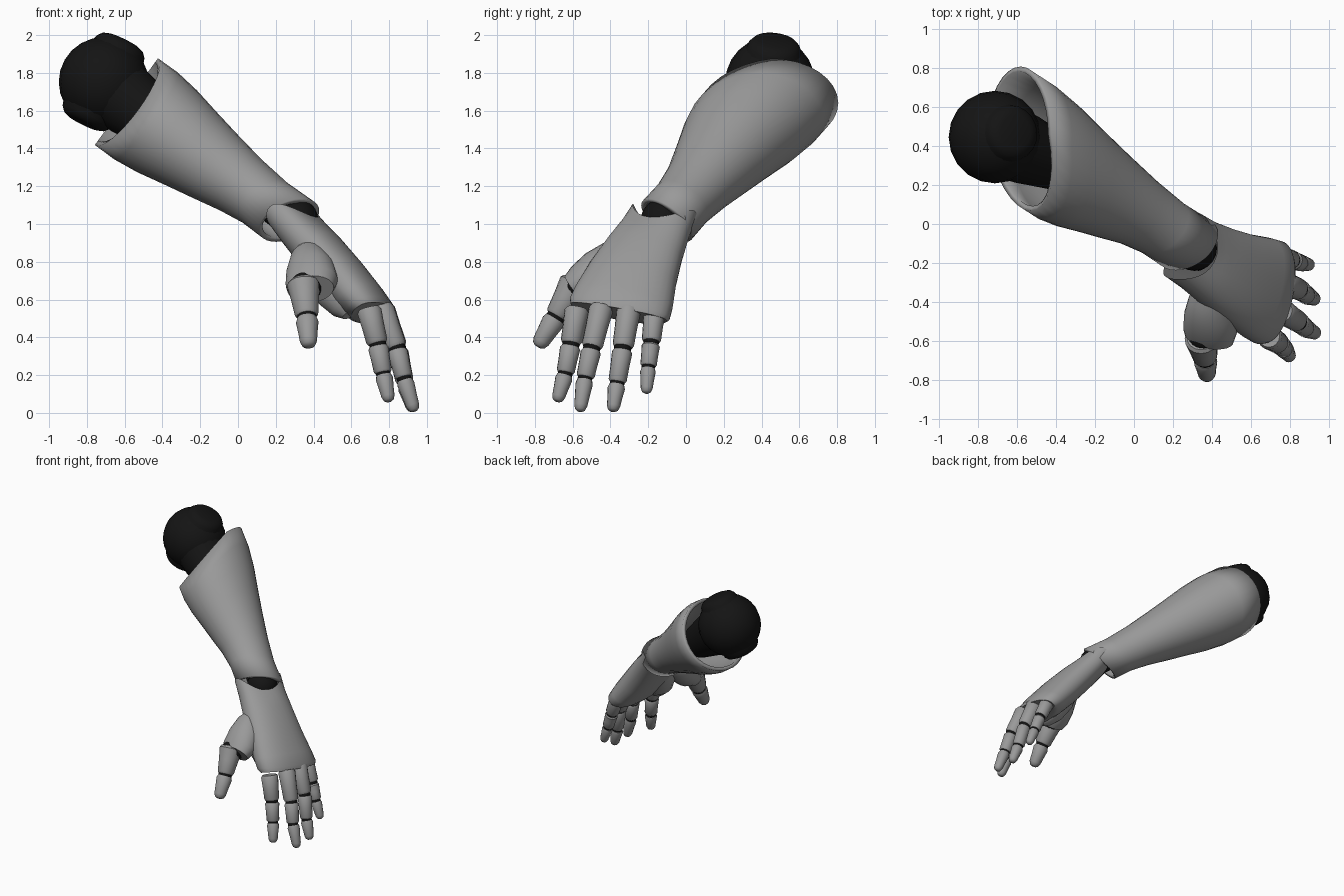
import bpy, bmesh, math
from mathutils import Vector as V

if "Cube" in bpy.data.objects:
    bpy.data.objects.remove(bpy.data.objects["Cube"])

black = bpy.data.materials.new("black_rubber")
black.diffuse_color = (0.007, 0.007, 0.007, 1)
black.use_nodes = True
black.node_tree.nodes["Principled BSDF"].inputs["Base Color"].default_value = black.diffuse_color
grey = bpy.data.materials.new("grey_shell")
grey.diffuse_color = (0.32, 0.32, 0.32, 1)
grey.use_nodes = True
grey.node_tree.nodes["Principled BSDF"].inputs["Base Color"].default_value = grey.diffuse_color


def finish(name, bm, mat=None, thick=0, angle=40):
    bmesh.ops.recalc_face_normals(bm, faces=bm.faces)
    me = bpy.data.meshes.new(name)
    bm.to_mesh(me)
    bm.free()
    ob = bpy.data.objects.new(name, me)
    bpy.context.collection.objects.link(ob)
    me.materials.append(mat or grey)
    bpy.context.view_layer.objects.active = ob
    ob.select_set(True)
    bpy.ops.object.shade_smooth_by_angle(angle=math.radians(angle))
    ob.select_set(False)
    if thick:
        m = ob.modifiers.new("shell", 'SOLIDIFY')
        m.thickness = thick
        m.offset = -1
    return ob


def loft(name, stations, n=24, mat=None, caps=(True, True), power=1.0, shift=None, thick=0):
    """stations: (centre, side vector, half width, half depth); depth axis comes from the path."""
    bm = bmesh.new()
    rings = []
    cs = [V(s[0]) for s in stations]
    for i, (c, side, a, b) in enumerate(stations):
        d = (cs[min(i + 1, len(cs) - 1)] - cs[max(i - 1, 0)]).normalized()
        u = V(side)
        u = (u - d * u.dot(d)).normalized()
        w = d.cross(u).normalized()
        ring = []
        for k in range(n):
            t = 2 * math.pi * k / n
            x, y = math.cos(t), math.sin(t)
            p = cs[i] + u * a * math.copysign(abs(x) ** power, x) \
                + w * b * math.copysign(abs(y) ** power, y)
            if shift:
                p += d * shift(i, t)
            ring.append(bm.verts.new(p))
        rings.append(ring)
    for r, s in zip(rings, rings[1:]):
        for k in range(n):
            bm.faces.new((r[k], r[(k + 1) % n], s[(k + 1) % n], s[k]))
    if caps[0]:
        bm.faces.new(rings[0][::-1])
    if caps[1]:
        bm.faces.new(rings[-1])
    return finish(name, bm, mat, thick)


def ball(name, c, r):
    bm = bmesh.new()
    bmesh.ops.create_uvsphere(bm, u_segments=20, v_segments=12, radius=r)
    bmesh.ops.translate(bm, verts=bm.verts, vec=V(c))
    return finish(name, bm, black)


def rod(name, p, q, profile, mat=None, side=(0, 1, 0), n=20):
    """Round part from p to q; profile = (fraction, radius) pairs."""
    p, q = V(p), V(q)
    return loft(name, [(p.lerp(q, f), side, r, r) for f, r in profile], n, mat)


# forearm shell: flared tube, scooped at the elbow crook, slanted at the wrist
E, W = V((-0.58, 0.453, 1.64)), V((0.27, -0.10, 1.02))
prof = [(0, .284), (.12, .285), (.25, .268), (.4, .235), (.55, .204),
        (.7, .174), (.85, .155), (1, .158)]
front = (0, -1, 0)


def arm_shift(i, t):
    f, c, s = prof[i][0], math.cos(t), math.sin(t)
    elbow = -.015 + (.25 if c > 0 else .15) * c
    wrist = -.06 * s - .03 * c
    return elbow * max(0, 1 - f / .75) + wrist * max(0, (f - .6) / .4)


loft("forearm_shell", [(E.lerp(W, f), front, r * (1.10 - .04 * f), r) for f, r in prof], 32,
     caps=(False, False), shift=arm_shift, thick=.028)

# elbow ball with a pivot cap on either side and a core inside the shell
C = V((-0.712, 0.445, 1.752))
ball("elbow_ball", C, .237)
pivot = V((.40, .10, .82)).normalized()
for s, nm in ((1, "upper"), (-1, "lower")):
    rod("elbow_cap_" + nm, C + pivot * s * .14, C + pivot * s * .245,
        [(0, .16), (.65, .14), (.88, .12), (1, .085)], black)
rod("elbow_core", C, E.lerp(W, .3), [(0, .20), (.4, .18), (1, .13)], black)

# wrist joint
ball("wrist_ball", (.31, -.125, 1.02), .115)
rod("wrist_core", E.lerp(W, .8), (.36, -.17, .95), [(0, .08), (1, .08)], black)

# palm: flattened shell, dipped at the back of the wrist, closed at the knuckles
palm = [((.27, -.12, 1.055), (.58, .76, -.28), .185, .105),
        ((.34, -.165, .965), (.48, .82, -.28), .19, .115),
        ((.43, -.22, .86), (.36, .90, -.26), .212, .125),
        ((.535, -.28, .735), (.27, .94, -.25), .24, .13),
        ((.64, -.328, .61), (.19, .95, -.18), .268, .124),
        ((.69, -.35, .553), (.16, .96, -.13), .275, .112),
        ((.708, -.357, .533), (.16, .96, -.13), .262, .095)]


def palm_shift(i, t):
    s = math.sin(t)
    dip = -.03 + (.15 if s > 0 else .06) * s * s
    return dip * max(0, 1 - i / 2) + (.055 if s > 0 else .03) * s * max(0, min(1, (i - 2) / 3))


loft("palm_shell", palm, 32, caps=(False, True), power=.9, shift=palm_shift)

# thumb base and the palm pad it sits in
loft("thumb_base", [((.38, -.32, .88), (1, 0, .3), .05, .05),
                    ((.375, -.38, .83), (1, 0, .3), .095, .09),
                    ((.385, -.46, .76), (1, 0, .3), .13, .11),
                    ((.39, -.54, .69), (1, 0, .3), .14, .105),
                    ((.385, -.59, .655), (1, 0, .3), .125, .085)], 24)
rod("palm_pad", (.39, -.27, .89), (.59, -.45, .52),
    [(0, .04), (.15, .085), (.4, .12), (.7, .115), (.9, .08), (1, .04)])


def digit(name, pts, radii):
    """Separate tapered segments with dark joints showing in the gaps."""
    pts = [V(p) for p in pts]
    last = len(pts) - 2
    for i in range(last + 1):
        r0, r1 = radii[i], radii[i + 1]
        d = (pts[i + 1] - pts[i]).normalized()
        p = pts[i] + d * .008
        q = pts[i + 1] - d * (.008 if i < last else 0)
        if i < last:
            pr = [(0, r0 * .85), (.08, r0), (.5, (r0 + r1) / 2), (.93, r1 * 1.05), (1, r1 * .9)]
        else:
            pr = [(0, r0 * .88), (.12, r0), (.5, r0 * .85), (.8, r1 * 1.3), (.94, r1), (1, r1 * .5)]
        rod(f"{name}_segment_{i + 1}", p, q, pr, n=16)
        if i:
            ball(f"{name}_joint_{i}", pts[i], r0 * .85)


# fingers: base, two joints, tip
digits = {
    "index": ((.69, -.575, .56), (.74, -.61, .36), (.77, -.64, .205), (.80, -.682, .06)),
    "middle": ((.755, -.445, .57), (.84, -.50, .34), (.88, -.535, .18), (.935, -.562, .008)),
    "ring": ((.76, -.30, .565), (.845, -.335, .34), (.885, -.365, .155), (.93, -.388, .008)),
    "little": ((.735, -.165, .55), (.81, -.185, .37), (.855, -.20, .24), (.905, -.21, .105)),
}
for nm, pts in digits.items():
    k = .9 if nm == "little" else 1
    digit(nm + "_finger", pts, [r * k for r in (.065, .054, .046, .027)])
ball("thumb_base_joint", (.36, -.575, .67), .085)
digit("thumb", ((.345, -.575, .70), (.365, -.69, .505), (.375, -.785, .35)), (.088, .06, .035))
